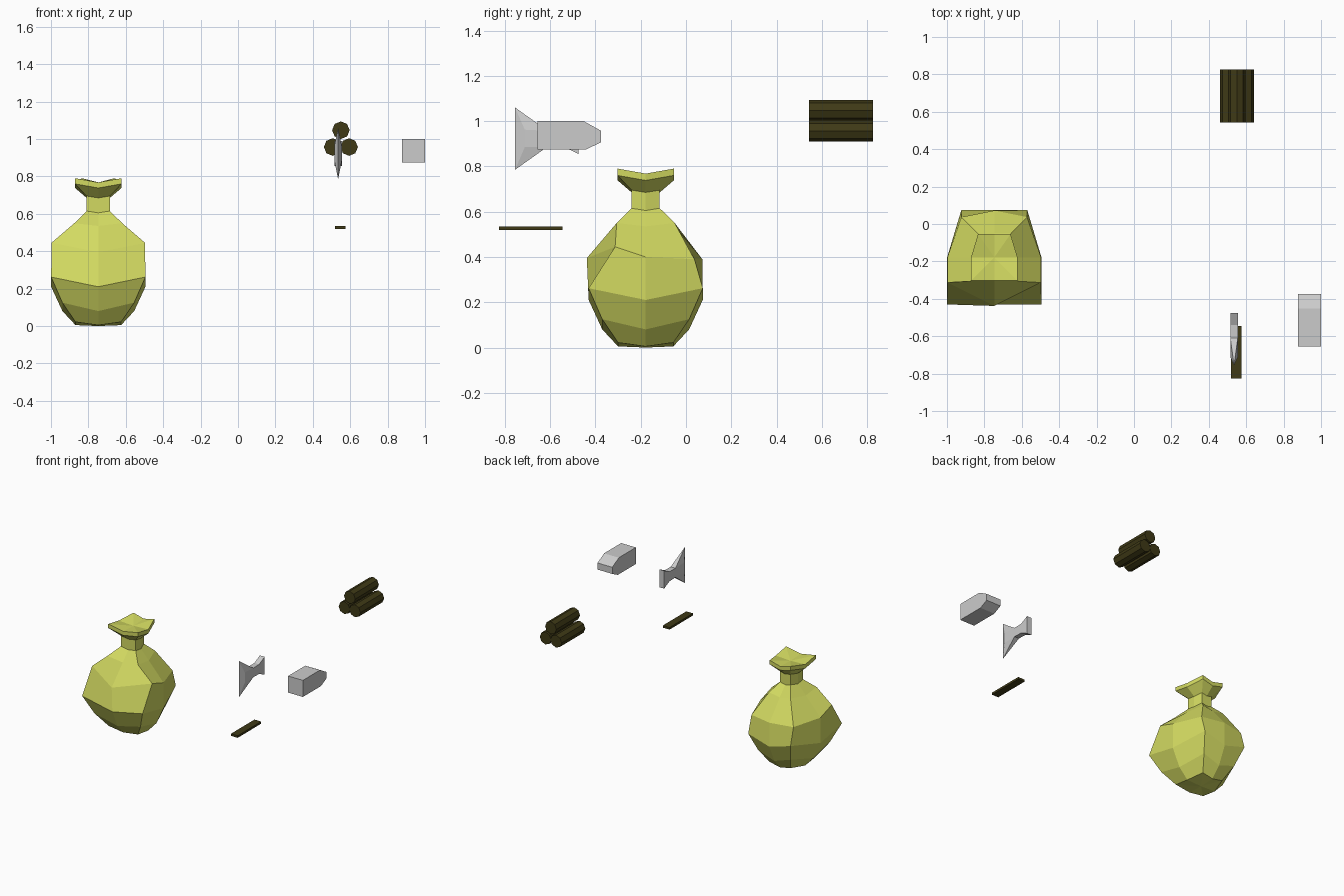
import bpy, bmesh, math
from mathutils import Matrix

if "Cube" in bpy.data.objects:
    bpy.data.objects.remove(bpy.data.objects["Cube"])


def material(name, rgb):
    m = bpy.data.materials.new(name)
    m.diffuse_color = (*rgb, 1)
    m.use_nodes = True
    m.node_tree.nodes["Principled BSDF"].inputs["Base Color"].default_value = m.diffuse_color
    return m


def finish(name, bm, loc=(0, 0, 0), mat=None):
    bmesh.ops.recalc_face_normals(bm, faces=bm.faces)
    me = bpy.data.meshes.new(name)
    bm.to_mesh(me)
    bm.free()
    ob = bpy.data.objects.new(name, me)
    ob.location = loc
    if mat:
        me.materials.append(mat)
    bpy.context.collection.objects.link(ob)
    return ob


def from_faces(name, verts, faces, loc=(0, 0, 0), mat=None):
    bm = bmesh.new()
    vs = [bm.verts.new(v) for v in verts]
    for f in faces:
        bm.faces.new([vs[i] for i in f])
    return finish(name, bm, loc, mat)


yellow = material("sack_cloth", (0.65, 0.70, 0.12))
wood = material("dark_wood", (0.05, 0.042, 0.008))


# Sack: eight-sided rings, right half listed from front to back then mirrored
def half_ring(h, z_corner, z_mid):
    return [(0, -h, z_mid), (h, -h, z_corner), (h, 0, z_mid),
            (h * 0.7, h, z_corner), (0, h, z_mid)]


halves = [
    half_ring(0.122, 0.022, 0.005),
    half_ring(0.192, 0.125, 0.08),
    half_ring(0.252, 0.262, 0.21),
    [(0, -0.26, 0.395), (0.25, -0.135, 0.445), (0.25, 0, 0.40),
     (0.175, 0.215, 0.39), (0, 0.25, 0.39)],
    half_ring(0.128, 0.55, 0.535),
    half_ring(0.062, 0.615, 0.605),
    half_ring(0.062, 0.695, 0.685),
    half_ring(0.124, 0.76, 0.738),
    half_ring(0.124, 0.79, 0.768),
]
bm = bmesh.new()
rings = []
for half in halves:
    pts = half + [(-x, y, z) for x, y, z in half[3:0:-1]]
    rings.append([bm.verts.new(p) for p in pts])
for a, b in zip(rings, rings[1:]):
    for i in range(8):
        j = (i + 1) % 8
        bm.faces.new((a[i], a[j], b[j], b[i]))
for ring, z in ((rings[0], 0.0), (rings[-1], 0.762)):
    centre = bm.verts.new((0, 0, z))
    for i in range(8):
        bm.faces.new((ring[i], ring[(i + 1) % 8], centre))
finish("sack", bm, (-0.747, -0.178, 0), yellow)

# Log pile: three octagonal logs lying along y
for i, (x, z) in enumerate(((0.506, 0.957), (0.594, 0.957), (0.55, 1.047))):
    bm = bmesh.new()
    bmesh.ops.create_cone(bm, cap_ends=True, segments=8, radius1=0.047,
                          radius2=0.047, depth=0.282,
                          matrix=Matrix.Rotation(math.pi / 2, 4, 'X'))
    finish("log_%d" % (i + 1), bm, (x, 0.685, z), wood)

# Handle stick: thin flat bar
bm = bmesh.new()
bmesh.ops.create_cube(bm, size=1)
bmesh.ops.scale(bm, vec=(0.056, 0.28, 0.016), verts=bm.verts)
finish("handle_stick", bm, (0.547, -0.685, 0.526), wood)

# Hammer head: chamfered side profile extruded across x
prof = [(-0.655, 0.875), (-0.44, 0.875), (-0.375, 0.907), (-0.375, 0.957),
        (-0.452, 1.0), (-0.655, 1.0)]
n = len(prof)
from_faces("hammer_head",
           [(x, y, z) for x in (0.877, 1.0) for y, z in prof],
           [range(n), range(n, 2 * n)] +
           [(i, (i + 1) % n, (i + 1) % n + n, i + n) for i in range(n)])

# Axe head: stations along y (poll, waist, blade root, bevel) on both sides,
# then two edge corners on the centre plane
stations = [(-0.475, 0.855, 0.99), (-0.54, 0.886, 0.958),
            (-0.61, 0.888, 0.957), (-0.712, 0.885, 0.962)]
verts = [(s * 0.02, y, z) for s in (-1, 1) for y, lo, hi in stations
         for z in (lo, hi)]
verts += [(0, -0.755, 0.785), (0, -0.755, 1.06)]
faces = [(0, 1, 9, 8)]
for o in (0, 8):
    faces += [(o + i, o + i + 1, o + i + 3, o + i + 2) for i in (0, 2, 4)]
    faces += [(o + 6, o + 7, 17, 16), (o + 4, o + 6, 16), (o + 5, 17, o + 7)]
for k in (0, 1):
    faces += [(i + k, i + 2 + k, i + 10 + k, i + 8 + k) for i in (0, 2)]
    faces.append((4 + k, 12 + k, 16 + k))
from_faces("axe_head", verts, faces, (0.535, 0, 0))
